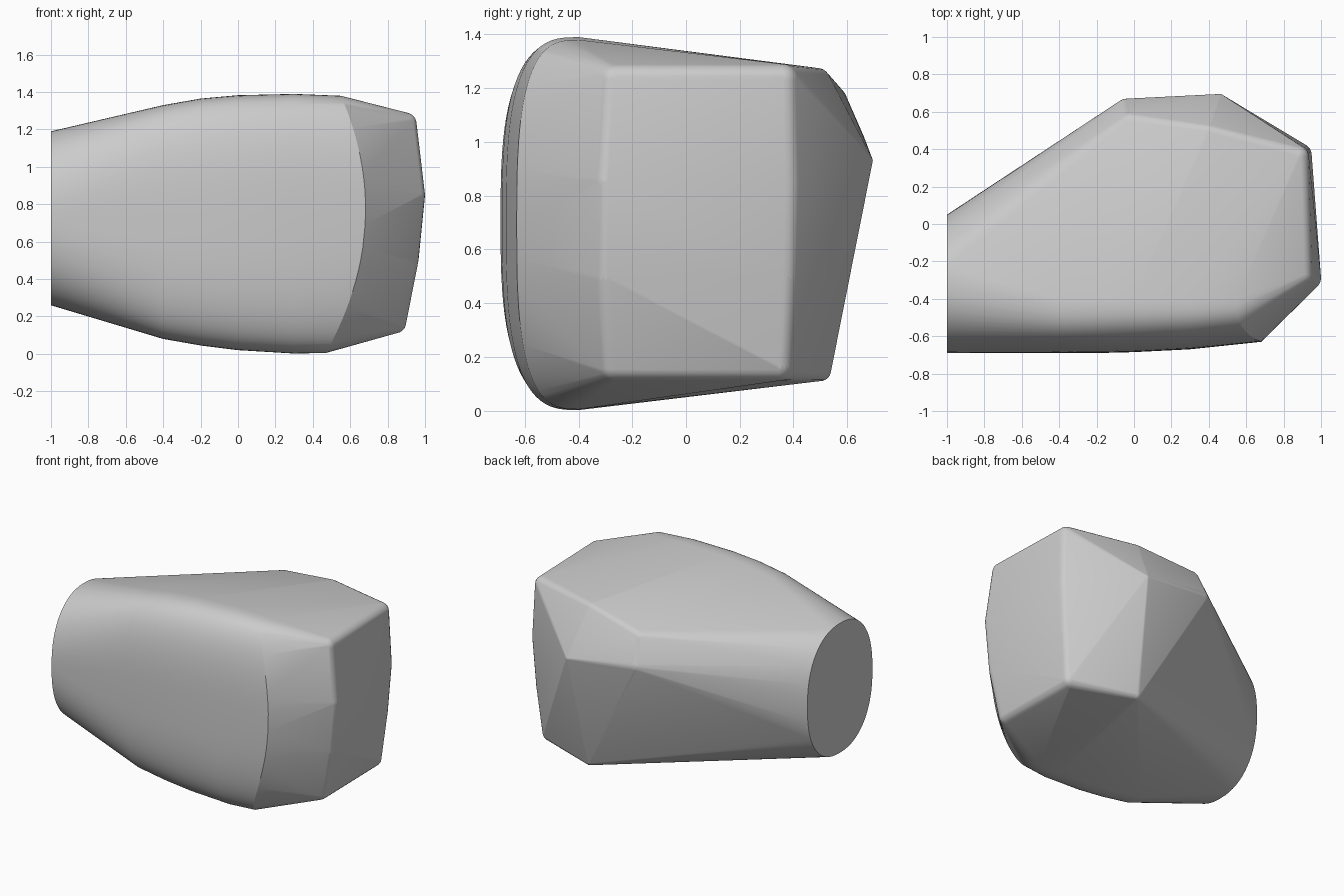
import bpy, bmesh
from math import sin, cos, pi, copysign
from mathutils import Matrix

if "Cube" in bpy.data.objects:
    bpy.data.objects.remove(bpy.data.objects["Cube"], do_unlink=True)

stone = bpy.data.materials.new("plain_grey")
stone.use_nodes = True
grey = (0.6, 0.6, 0.6, 1)
stone.diffuse_color = grey
stone.node_tree.nodes["Principled BSDF"].inputs["Base Color"].default_value = grey

bm = bmesh.new()


def power(v, n):
    return copysign(abs(v) ** (2 / n), v)


def arc(x, yc, ry, low, high, n, start, end, steps, bow=0.0, lean=0.0):
    """Superellipse section; the angle runs from the front (-y) over the top."""
    for i in range(steps + 1):
        a = start + (end - start) * i / steps
        up = power(sin(a), n)
        bm.verts.new((x - bow * up * up + lean * up,
                      yc - ry * power(cos(a), n),
                      (low + high) / 2 + (high - low) / 2 * up))


def knob(x, y, z, r):
    """Small ball that rounds one corner of the hull."""
    bmesh.ops.create_icosphere(bm, subdivisions=3, radius=r,
                               matrix=Matrix.Translation((x, y, z)))


# Flat oval end
arc(-1, -0.32, 0.37, 0.26, 1.19, 2.3, 0, 2 * pi, 64)

# Rounded front, section by section
for x, front, low, high in ((-0.4, -0.69, 0.08, 1.33), (-0.2, -0.69, 0.045, 1.365),
                            (0.0, -0.685, 0.02, 1.383), (0.3, -0.67, 0.002, 1.39)):
    arc(x, -0.4, -0.4 - front, low, high, 3, -pi / 2, pi / 2, 40)

# Crisp bowed edge where the front meets the slanted corner
arc(0.68, -0.4, 0.23, 0.005, 1.38, 3, -pi / 2, pi / 2, 40, bow=0.17, lean=0.04)

# Rounded corners of the wide end
for z, x, front, back_x, back in ((0.17, 0.84, -0.27, 0.83, 0.34),
                                  (0.5, 0.905, -0.29, 0.865, 0.36),
                                  (0.85, 0.94, -0.29, 0.89, 0.37),
                                  (1.23, 0.895, -0.27, 0.875, 0.36)):
    knob(x, front, z, 0.06)
    knob(back_x, back, z, 0.06)

# Ridge and corners at the back
knob(0.46, 0.675, 0.93, 0.02)
knob(-0.04, 0.61, 0.99, 0.06)
knob(-0.02, 0.54, 1.15, 0.06)
knob(0.4, 0.49, 1.23, 0.045)
knob(0.41, 0.5, 0.15, 0.04)

# Wrap everything in one convex skin
hull = bmesh.ops.convex_hull(bm, input=bm.verts[:])
spare = {g for g in hull["geom_interior"] + hull["geom_unused"]
         if isinstance(g, bmesh.types.BMVert)}
bmesh.ops.delete(bm, geom=list(spare), context="VERTS")
bmesh.ops.remove_doubles(bm, verts=bm.verts[:], dist=0.002)
loose = [v for v in bm.verts if not v.link_faces]
bmesh.ops.delete(bm, geom=loose, context="VERTS")
skin = bmesh.ops.convex_hull(bm, input=bm.verts[:])
bmesh.ops.recalc_face_normals(bm, faces=bm.faces[:])

mesh = bpy.data.meshes.new("rounded_block")
bm.to_mesh(mesh)
bm.free()
mesh.materials.append(stone)
block = bpy.data.objects.new("rounded_block", mesh)
bpy.context.collection.objects.link(block)

# Smooth skin with sharp rims
bpy.ops.object.select_all(action="DESELECT")
block.select_set(True)
bpy.context.view_layer.objects.active = block
bpy.ops.object.shade_smooth_by_angle(angle=0.4)
